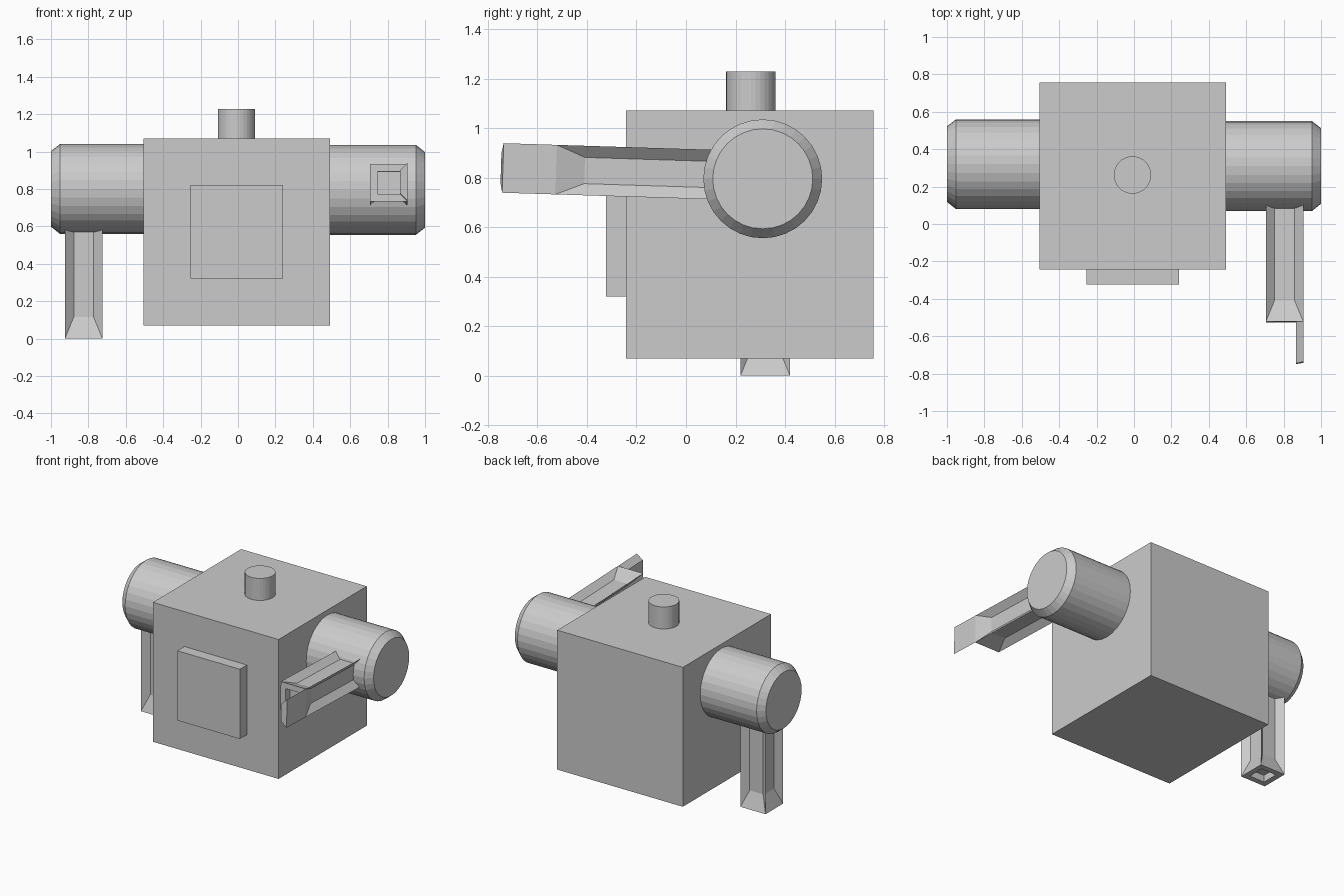
import bpy, bmesh, math
from mathutils import Vector, Matrix

if "Cube" in bpy.data.objects:
    bpy.data.objects.remove(bpy.data.objects["Cube"])


def finish(bm, name):
    bmesh.ops.recalc_face_normals(bm, faces=bm.faces)
    me = bpy.data.meshes.new(name)
    bm.to_mesh(me)
    bm.free()
    ob = bpy.data.objects.new(name, me)
    bpy.context.collection.objects.link(ob)
    return ob


def box(name, lo, hi):
    lo, hi = Vector(lo), Vector(hi)
    bm = bmesh.new()
    m = Matrix.Translation((lo + hi) / 2) @ Matrix.Diagonal((*(hi - lo), 1))
    bmesh.ops.create_cube(bm, size=1, matrix=m)
    return finish(bm, name)


def lathe(name, profile, matrix, n=32):
    """Capped solid of revolution around local z; profile is (radius, z)."""
    bm = bmesh.new()
    rings = [[bm.verts.new((r * math.cos(2 * math.pi * i / n),
                            r * math.sin(2 * math.pi * i / n), z))
              for i in range(n)] for r, z in profile]
    for a, b in zip(rings, rings[1:]):
        for i in range(n):
            j = (i + 1) % n
            bm.faces.new((a[i], a[j], b[j], b[i]))
    bm.faces.new(rings[0])
    bm.faces.new(rings[-1])
    bm.transform(matrix)
    return finish(bm, name)


def extrude(bm, face, dz):
    new = bmesh.ops.extrude_discrete_faces(bm, faces=[face])["faces"][0]
    bmesh.ops.translate(bm, verts=new.verts, vec=(0, 0, dz))
    return new


def arm(name, length, matrix, blade=0):
    """Square arm hanging along -z with sunken sides and a hollow tip."""
    bm = bmesh.new()
    m = Matrix.Translation((0, 0, -length / 2)) @ Matrix.Diagonal((0.2, 0.2, length, 1))
    bmesh.ops.create_cube(bm, size=1, matrix=m)
    bm.normal_update()
    sides = [f for f in bm.faces if abs(f.normal.z) < 0.5]
    tip = next(f for f in bm.faces if f.normal.z < -0.5)
    # sunken panels with a long slope near the tip
    bmesh.ops.inset_individual(bm, faces=sides, thickness=0.047, depth=-0.04,
                               use_even_offset=True)
    for f in sides:
        for v in f.verts:
            if v.co.z < -length / 2:
                v.co.z = -length + 0.115
    # hollow tip, optionally with one rim side drawn out into a blade
    rim = bmesh.ops.inset_individual(bm, faces=[tip], thickness=0.04,
                                     use_even_offset=True)["faces"]
    if blade:
        side = max((f for f in rim if f is not tip),
                   key=lambda f: f.calc_center_median().x)
        end = extrude(bm, side, -blade)
        for v in end.verts:
            if v.co.x < 0.08:
                v.co.z -= 0.008
    extrude(bm, tip, 0.05)
    bm.transform(matrix)
    return finish(bm, name)


# body, front panel and top knob
box("body", (-0.505, -0.243, 0.07), (0.492, 0.757, 1.07))
box("front_panel", (-0.255, -0.323, 0.32), (0.241, -0.243, 0.82))
lathe("top_knob", [(0.1, 1.0), (0.1, 1.228)], Matrix.Translation((-0.008, 0.262, 0)))

# chamfered shoulder drums
drum = [(0.24, 0.45), (0.24, 0.952), (0.202, 1.0)]
for name, sign, y, z in (("left_shoulder", -1, 0.32, 0.8),
                         ("right_shoulder", 1, 0.31, 0.795)):
    lathe(name, drum, Matrix.Translation((0, y, z))
          @ Matrix.Rotation(sign * math.pi / 2, 4, 'Y'))

# hanging left arm, raised right arm with blade
arm("left_arm", 0.8, Matrix.Translation((-0.825, 0.32, 0.8)))
arm("right_arm", 0.83, Matrix.Translation((0.805, 0.305, 0.806))
    @ Matrix.Rotation(math.radians(-91.8), 4, 'X'), blade=0.215)
